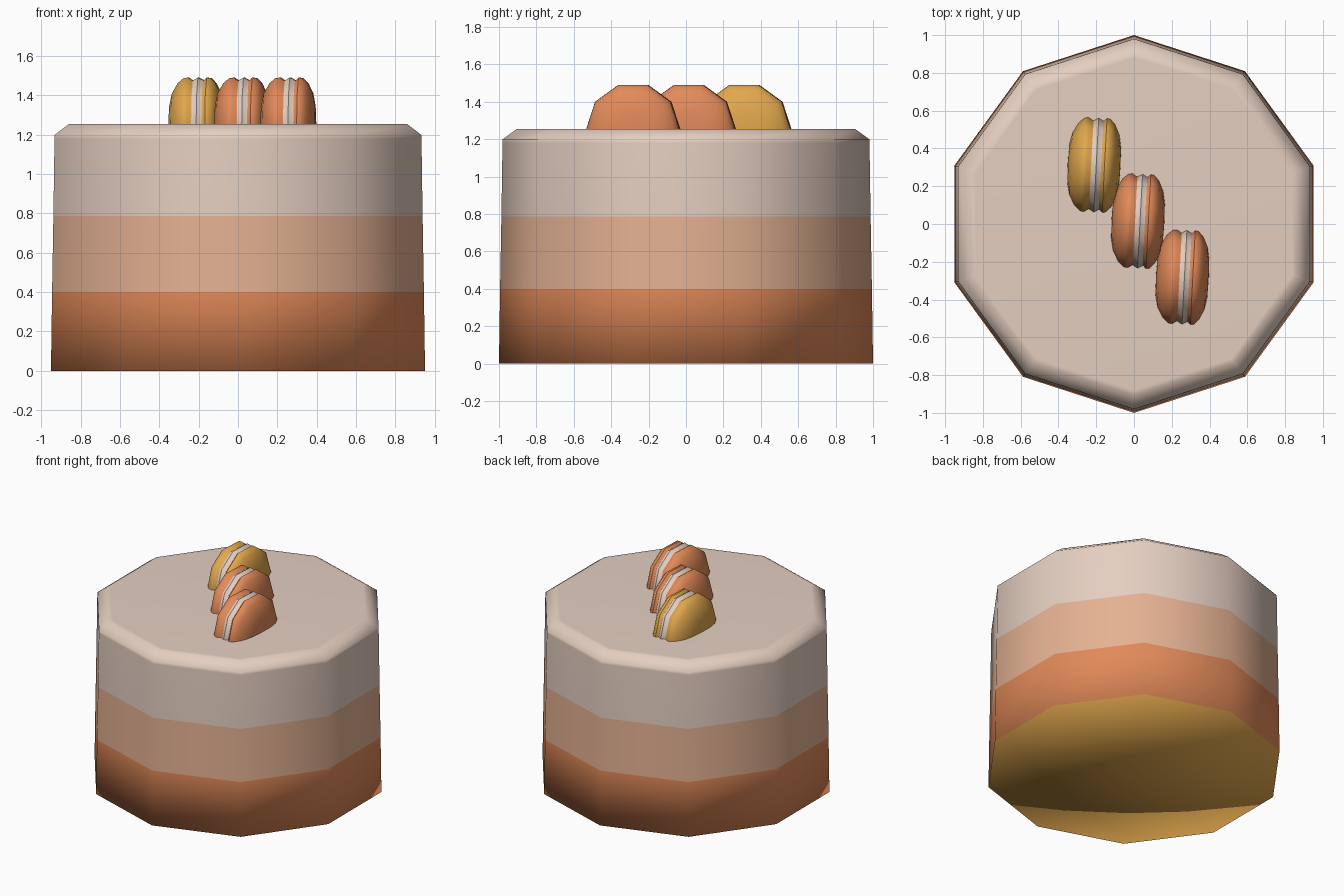
import bpy, bmesh, math
from mathutils import Matrix

if "Cube" in bpy.data.objects:
    bpy.data.objects.remove(bpy.data.objects["Cube"])


def material(name, rgb):
    m = bpy.data.materials.new(name)
    m.diffuse_color = (*rgb, 1)
    m.use_nodes = True
    m.node_tree.nodes["Principled BSDF"].inputs["Base Color"].default_value = m.diffuse_color
    return m


CREAM = material("cream", (0.78, 0.62, 0.53))
PEACH = material("peach", (0.78, 0.445, 0.29))
ORANGE = material("orange", (0.76, 0.255, 0.10))
GOLD = material("gold", (0.76, 0.39, 0.075))


def lathe(name, profile, bands, mats, sides=10, phase=math.pi / 2, angle=50):
    """Revolve (radius, height) points round z; bands = material index per segment."""
    bm = bmesh.new()
    rings = []
    for r, z in profile:
        if r == 0:
            rings.append([bm.verts.new((0, 0, z))] * sides)
        else:
            rings.append([bm.verts.new((r * math.cos(phase + 2 * math.pi * i / sides),
                                        r * math.sin(phase + 2 * math.pi * i / sides), z))
                          for i in range(sides)])
    for a, b, mat in zip(rings, rings[1:], bands):
        for i in range(sides):
            j = (i + 1) % sides
            corners = list(dict.fromkeys((a[i], a[j], b[j], b[i])))
            bm.faces.new(corners).material_index = mat
    bmesh.ops.recalc_face_normals(bm, faces=bm.faces)
    mesh = bpy.data.meshes.new(name)
    bm.to_mesh(mesh)
    bm.free()
    for m in mats:
        mesh.materials.append(m)
    ob = bpy.data.objects.new(name, mesh)
    bpy.context.collection.objects.link(ob)
    bpy.ops.object.select_all(action='DESELECT')
    ob.select_set(True)
    bpy.context.view_layer.objects.active = ob
    bpy.ops.object.shade_smooth_by_angle(angle=math.radians(angle))
    return ob


# Cake: flat gold underside, three bands, chamfered top, all softly shaded
lathe("cake",
      [(0, 0), (1, 0), (0.994, 0.4), (0.987, 0.787), (0.981, 1.18),
       (0.98, 1.2), (0.905, 1.254), (0.88, 1.255), (0, 1.255)],
      [0, 1, 2, 3, 3, 3, 3, 3],
      [GOLD, ORANGE, PEACH, CREAM], angle=120)

# Macarons: two domed shells with a cream filling, standing on edge, half sunk
half = [(0, 0.14), (0.1, 0.137), (0.165, 0.124), (0.22, 0.096), (0.247, 0.068),
        (0.25, 0.048), (0.235, 0.03), (0.235, 0.026)]
right = [(r, t * 0.92 if t > 0.04 else t) for r, t in half]
left = [(r, -t * 1.08 if t > 0.04 else -t) for r, t in reversed(half)]
shell_profile = right + [(0.25, 0)] + left
shell_bands = [0] * 7 + [1] * 2 + [0] * 7

for name, x, y, colour in (("gold_macaron", -0.2, 0.312, GOLD),
                           ("middle_orange_macaron", 0.032, 0.015, ORANGE),
                           ("front_orange_macaron", 0.267, -0.282, ORANGE)):
    ob = lathe(name, shell_profile, shell_bands, [colour, CREAM])
    # axis to x with a slight twist; the top is a flat side
    ob.matrix_world = (Matrix.Translation((x, y, 1.253))
                       @ Matrix.Rotation(math.radians(-3), 4, 'Z')
                       @ Matrix.Rotation(math.radians(90), 4, 'Y'))
